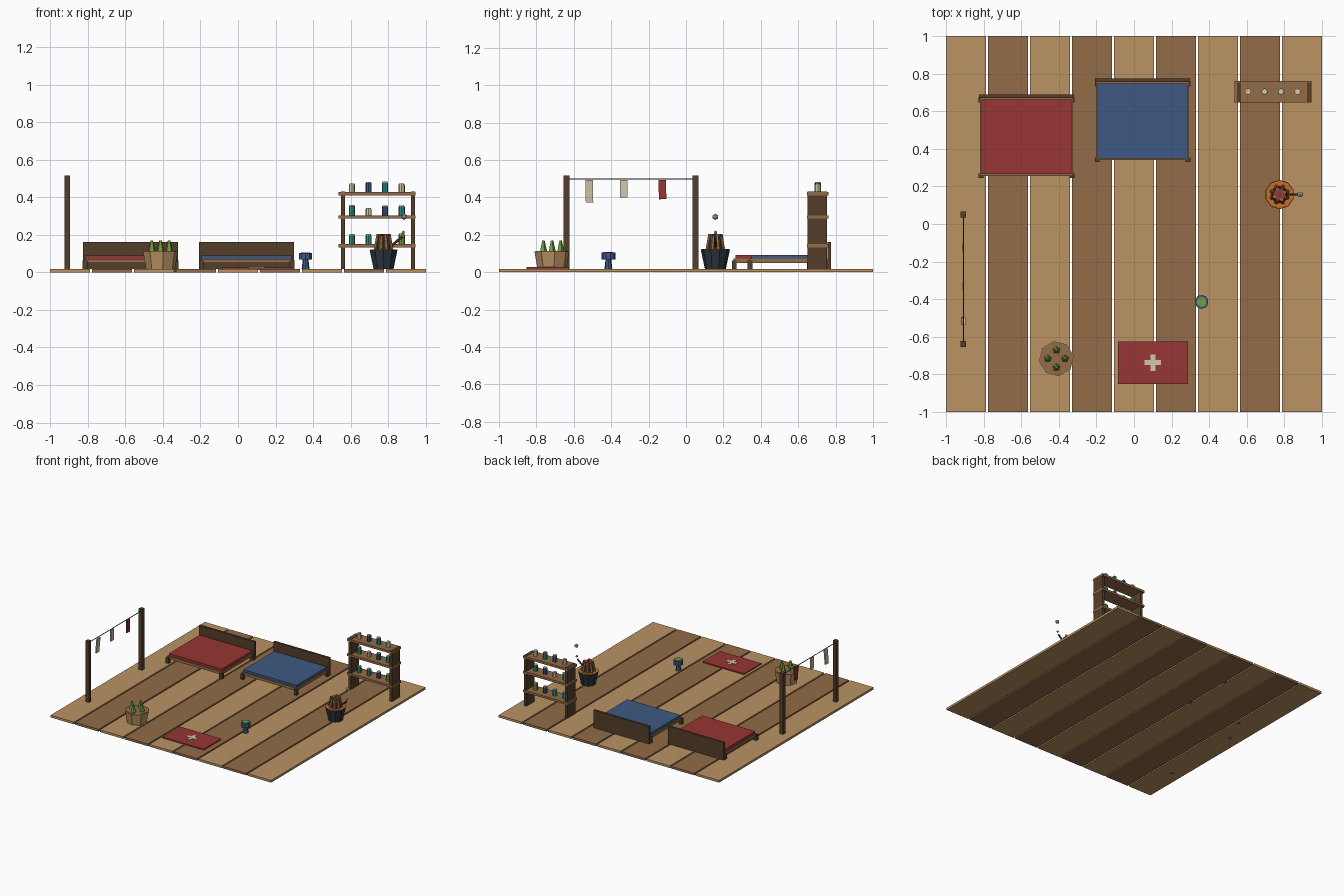
import bpy, math
from mathutils import Vector

if "Cube" in bpy.data.objects:
    bpy.data.objects.remove(bpy.data.objects["Cube"])

def srgb(r, g, b):
    f = lambda c: c / 12.92 if c <= 0.04045 else ((c + 0.055) / 1.055) ** 2.4
    return tuple(f(c / 255) for c in (r, g, b)) + (1.0,)

MATS = {}
for n, c in {"light wood": (186, 147, 100), "wood": (146, 108, 72), "dark wood": (84, 62, 42),
             "red": (152, 54, 51), "blue": (62, 88, 130), "cream": (212, 200, 172),
             "teal": (48, 145, 138), "green": (112, 158, 66), "orange": (205, 108, 35),
             "charcoal": (44, 53, 62)}.items():
    MATS[n] = bpy.data.materials.new(n)
    MATS[n].diffuse_color = srgb(*c)

def finish(name, mat):
    o = bpy.context.object
    o.name = name
    o.data.materials.append(MATS[mat])
    return o

def box(name, mat, x0, x1, y0, y1, z0, z1):
    bpy.ops.mesh.primitive_cube_add(size=1, location=((x0 + x1) / 2, (y0 + y1) / 2, (z0 + z1) / 2))
    bpy.context.object.scale = (x1 - x0, y1 - y0, z1 - z0)
    return finish(name, mat)

def cone(name, mat, x, y, z0, z1, r0, r1, n=8, turn=0.0):
    bpy.ops.mesh.primitive_cone_add(vertices=n, radius1=r0, radius2=r1, depth=z1 - z0,
                                    location=(x, y, (z0 + z1) / 2), rotation=(0, 0, turn))
    return finish(name, mat)

def rod(name, mat, a, b, r, n=6):
    a, b = Vector(a), Vector(b)
    bpy.ops.mesh.primitive_cylinder_add(vertices=n, radius=r, depth=(b - a).length, location=(a + b) / 2)
    bpy.context.object.rotation_euler = (b - a).to_track_quat('Z', 'Y').to_euler()
    return finish(name, mat)

F = 0.018  # floor top

# Plank floor
for i in range(9):
    x = -1 + i * 0.2235
    box("floor_plank", "wood" if i % 2 else "light wood", x, x + 0.212, -1, 1, 0, F)

# Beds with headboard, frame, mattress and legs
def bed(colour, x0, y0):
    x1, y1 = x0 + 0.505, y0 + 0.44
    box("bed_frame", "wood", x0 + 0.005, x1 - 0.005, y0 + 0.005, y1 - 0.015, 0.05, 0.072)
    box("mattress", colour, x0 + 0.012, x1 - 0.012, y0 + 0.015, y1 - 0.028, 0.072, 0.091)
    box("headboard", "dark wood", x0, x1, y1 - 0.018, y1, F, 0.162)
    for x in (x0 - 0.002, x1 - 0.023):
        for y in (y0 - 0.005, y1 - 0.042):
            box("bed_leg", "dark wood", x, x + 0.025, y, y + 0.025, 0, 0.063)

bed("red", -0.825, 0.25)
bed("blue", -0.207, 0.335)

# Shelf unit with jars
for x in (0.548, 0.92):
    box("shelf_side", "dark wood", x, x + 0.023, 0.65, 0.754, F, 0.43)
rows = [(0.132, ("teal", "teal", "blue", "green"), (0.05, 0.05, 0.05, 0.055)),
        (0.286, ("teal", "cream", "blue", "teal"), (0.053, 0.036, 0.05, 0.05)),
        (0.41, ("cream", "blue", "teal", "cream"), (0.042, 0.05, 0.052, 0.042))]
for z, colours, heights in rows:
    box("shelf_board", "wood", 0.535, 0.945, 0.647, 0.762, z, z + 0.018)
    for i, (c, h) in enumerate(zip(colours, heights)):
        x, top = 0.607 + i * 0.088, z + 0.018 + h
        cone("jar", c, x, 0.705, z + 0.018, top - 0.003, 0.017, 0.017)
        cone("jar_lid", "cream", x, 0.705, top - 0.003, top + 0.003, 0.014, 0.014)

# Washing line with hanging cloths
for y in (-0.64, 0.05):
    box("line_post", "dark wood", -0.925, -0.894, y - 0.016, y + 0.016, 0, 0.517)
rod("line_rope", "charcoal", (-0.909, -0.64, 0.498), (-0.909, 0.05, 0.498), 0.003)
for y, z, c, tilt in ((-0.517, 0.372, "cream", 0.1), (-0.333, 0.4, "cream", 0), (-0.126, 0.39, "red", 0)):
    cloth = box("cloth", c, -0.914, -0.904, y - 0.02, y + 0.02, z, 0.493)
    cloth.rotation_euler = (0.02, tilt, 0)

# Planter with sprouts
PX, PY = -0.413, -0.717
cone("planter", "light wood", PX, PY, F, 0.11, 0.078, 0.094, 8, 0.15)
cone("soil", "wood", PX, PY, 0.108, 0.113, 0.09, 0.09, 8, 0.15)
for dx, dy in ((0.046, 0), (-0.046, 0), (0, 0.046), (0, -0.046)):
    cone("sprout", "green", PX + dx, PY + dy, 0.11, 0.17, 0.021, 0.007, 5)

# Mat with cross
box("mat", "red", -0.086, 0.287, -0.852, -0.627, 0.012, 0.027)
box("cross_bar", "cream", 0.057, 0.145, -0.752, -0.725, 0.027, 0.031)
box("cross_upright", "cream", 0.088, 0.114, -0.782, -0.695, 0.027, 0.0305)

# Small pedestal cup
CX, CY = 0.36, -0.415
cone("cup_base", "blue", CX, CY, F, 0.07, 0.021, 0.015)
cone("cup_bowl", "blue", CX, CY, 0.068, 0.104, 0.037, 0.037, 10)
cone("cup_filling", "green", CX, CY, 0.103, 0.107, 0.026, 0.026, 10)

# Brazier: tub, glowing rim, slatted wooden column, red top
BX, BY = 0.775, 0.157
cone("tub", "charcoal", BX, BY, F, 0.12, 0.056, 0.078, 10)
cone("ember_rim", "orange", BX, BY, 0.118, 0.123, 0.074, 0.074, 10)
cone("column_core", "dark wood", BX, BY, 0.12, 0.188, 0.046, 0.032)
for i in range(8):
    a = (i + 0.5) * math.tau / 8
    c, s = math.cos(a), math.sin(a)
    rod("column_slat", "wood", (BX + 0.047 * c, BY + 0.047 * s, 0.118),
        (BX + 0.031 * c, BY + 0.031 * s, 0.203 - 0.01 * (i % 2)), 0.01, 5)
cone("column_top", "red", BX, BY, 0.188, 0.198, 0.036, 0.034)
cone("column_knob", "dark wood", BX, BY, 0.198, 0.203, 0.007, 0.007)

# Spout and smoke puffs
rod("spout", "dark wood", (BX + 0.035, BY, 0.135), (BX + 0.1, BY, 0.19), 0.007)
for x, z, r in ((0.88, 0.212, 0.01), (0.885, 0.296, 0.017)):
    bpy.ops.mesh.primitive_ico_sphere_add(subdivisions=1, radius=r, location=(x, BY, z))
    finish("smoke_puff", "cream")

for m in bpy.data.materials:
    if m.users and not m.is_grease_pencil:
        m.use_nodes = True
        m.node_tree.nodes["Principled BSDF"].inputs["Base Color"].default_value = m.diffuse_color
